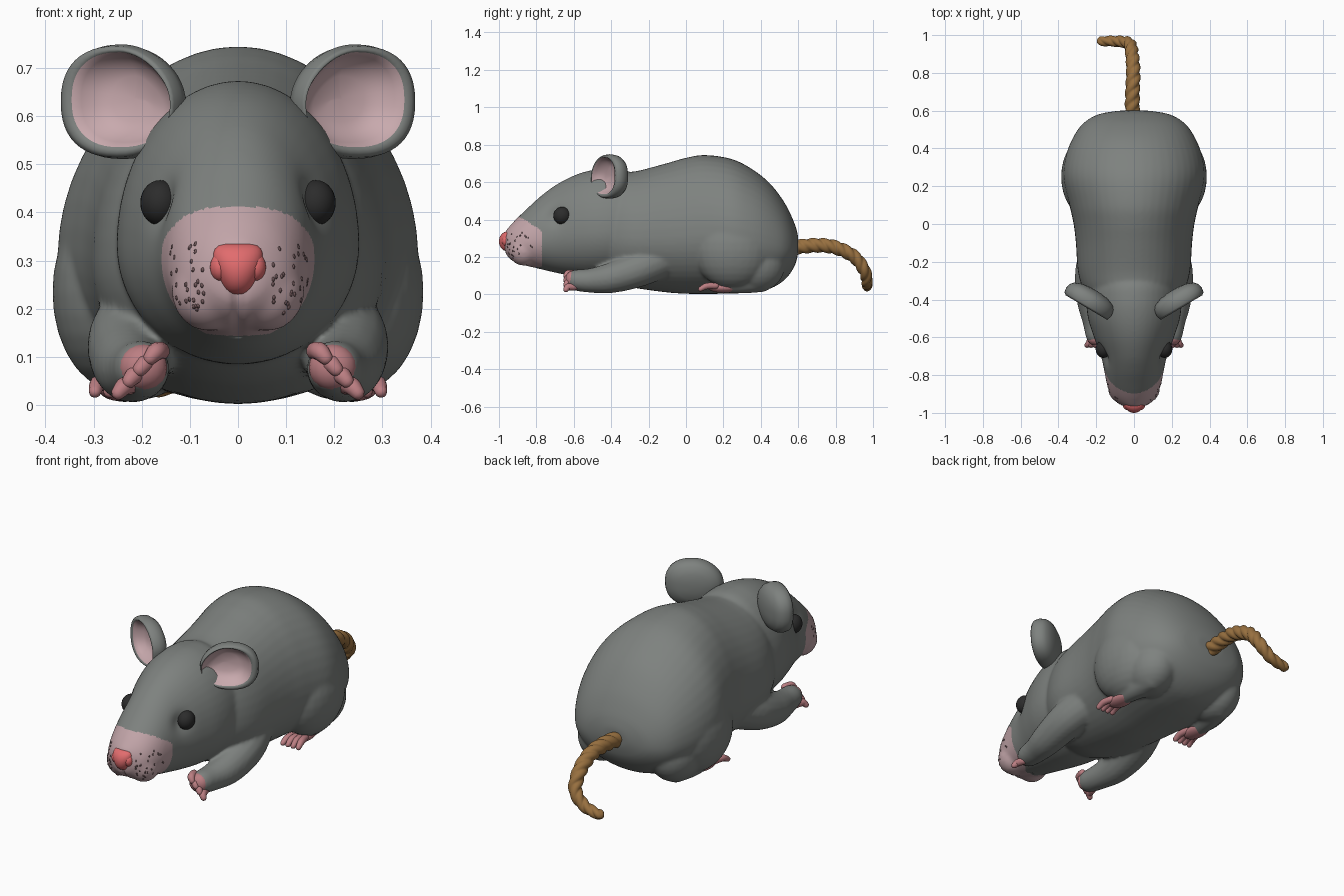
import bpy, bmesh, math, random
from mathutils import Vector, Matrix
from mathutils.bvhtree import BVHTree

if "Cube" in bpy.data.objects:
    bpy.data.objects.remove(bpy.data.objects["Cube"])

random.seed(4)


def material(name, r, g, b):
    m = bpy.data.materials.new(name)
    m.diffuse_color = (r, g, b, 1)
    m.use_nodes = True
    m.node_tree.nodes["Principled BSDF"].inputs["Base Color"].default_value = m.diffuse_color
    return m


GREY = material("grey fur", 0.208, 0.222, 0.212)
MUZZLE = material("pale pink muzzle", 0.54, 0.375, 0.395)
EAR = material("ear pink", 0.58, 0.40, 0.42)
NOSE = material("coral nose", 0.76, 0.15, 0.155)
PAW = material("paw pink", 0.50, 0.21, 0.225)
EYE = material("black eye", 0.025, 0.025, 0.025)
ROPE = material("tan rope", 0.31, 0.16, 0.05)
FRECKLE = material("dark freckle", 0.17, 0.10, 0.105)


def finish(name, bm, *mats):
    bmesh.ops.recalc_face_normals(bm, faces=bm.faces)
    me = bpy.data.meshes.new(name)
    bm.to_mesh(me)
    bm.free()
    for m in mats:
        me.materials.append(m)
    me.shade_smooth()
    ob = bpy.data.objects.new(name, me)
    bpy.context.collection.objects.link(ob)
    return ob


def spline(pts, steps):
    """Catmull-Rom through tuples of any size."""
    out = []
    for i in range(len(pts) - 1):
        p0, p1, p2, p3 = pts[max(i - 1, 0)], pts[i], pts[i + 1], pts[min(i + 2, len(pts) - 1)]
        for k in range(steps):
            t = k / steps
            out.append([0.5 * (2 * b + (c - a) * t + (2 * a - 5 * b + 4 * c - d) * t * t
                               + (3 * b - a - 3 * c + d) * t ** 3)
                        for a, b, c, d in zip(p0, p1, p2, p3)])
    out.append(list(pts[-1]))
    return out


def skin(bm, rings, mat_rule=None):
    """Bridge a list of closed rings and cap both ends."""
    vs = [[bm.verts.new(p) for p in r] for r in rings]
    n = len(vs[0])
    for i in range(len(vs) - 1):
        for j in range(n):
            k = (j + 1) % n
            f = bm.faces.new((vs[i][j], vs[i][k], vs[i + 1][k], vs[i + 1][j]))
            f.material_index = mat_rule(i) if mat_rule else 0
    a, b = bm.faces.new(vs[0]), bm.faces.new(vs[-1])
    if mat_rule:
        a.material_index, b.material_index = mat_rule(0), mat_rule(len(vs))


def loft(bm, sections, n=48):
    """Sections (y, half width, bottom, top), widest a little below the middle."""
    rings = []
    for y, w, zb, zt in spline(sections, 6):
        zc = zb + 0.42 * (zt - zb)
        ring = []
        for k in range(n):
            a = math.tau * k / n
            s = math.sin(a)
            ring.append((w * math.cos(a), y, zc + s * ((zt - zc) if s > 0 else (zc - zb))))
        rings.append(ring)
    skin(bm, rings)


def tube(bm, pts, steps=6, n=16, shape=lambda a, d: 1.0):
    """Round-ended tube through (x, y, z, radius)."""
    cs = [(Vector(p[:3]), p[3]) for p in spline(pts, steps)]
    t0, t1 = (cs[1][0] - cs[0][0]).normalized(), (cs[-1][0] - cs[-2][0]).normalized()
    (c0, r0), (c1, r1) = cs[0], cs[-1]
    ends = [(0.5, 0.87), (0.87, 0.5), (0.98, 0.2)]
    cs = ([(c0 - t0 * r0 * o, r0 * q) for o, q in reversed(ends)] + cs
          + [(c1 + t1 * r1 * o, r1 * q) for o, q in ends])
    u = t0.orthogonal().normalized()
    rings, dist, last = [], 0.0, t0
    for i, (c, r) in enumerate(cs):
        t = (cs[min(i + 1, len(cs) - 1)][0] - cs[max(i - 1, 0)][0]).normalized()
        u = (last.rotation_difference(t) @ u).normalized()
        last = t
        v = t.cross(u)
        if i:
            dist += (c - cs[i - 1][0]).length
        angs = [math.tau * k / n for k in range(n)]
        rings.append([c + (u * math.cos(a) + v * math.sin(a)) * r * shape(a, dist) for a in angs])
    skin(bm, rings)


def ball(bm, c, r, seg=28):
    m = Matrix.Translation(c) @ Matrix.Diagonal((*r, 1))
    return bmesh.ops.create_uvsphere(bm, u_segments=seg, v_segments=seg // 2, radius=1, matrix=m)["verts"]


# Furry body: torso, head, cheeks, haunches and limbs, fused into one skin
bm = bmesh.new()
loft(bm, [(-.50, .15, .15, .52), (-.44, .215, .09, .60), (-.35, .268, .05, .645), (-.25, .297, .03, .662),
          (-.10, .308, .01, .702), (0, .32, .003, .73), (.10, .342, .002, .745), (.24, .374, .004, .725),
          (.35, .364, .010, .672), (.45, .327, .03, .592), (.53, .272, .08, .485),
          (.58, .19, .15, .38), (.60, .08, .22, .31)])
loft(bm, [(-.968, .05, .22, .335), (-.945, .09, .19, .362), (-.91, .12, .168, .40), (-.85, .143, .15, .458),
          (-.78, .157, .135, .522), (-.70, .175, .116, .582), (-.60, .212, .097, .635), (-.50, .243, .085, .665),
          (-.40, .252, .088, .673), (-.30, .235, .12, .652), (-.20, .15, .20, .55)])
for s in (-1, 1):
    ball(bm, (s * .060, -.868, .236), (.078, .082, .083))
    ball(bm, (s * .252, .25, .235), (.134, .21, .205))
    ball(bm, (s * .205, .37, .155), (.125, .16, .145))
    tube(bm, [(s * .17, -.10, .20, .10), (s * .217, -.25, .135, .095), (s * .222, -.40, .088, .082),
              (s * .208, -.51, .074, .066), (s * .20, -.585, .076, .058)])
    tube(bm, [(s * .215, .40, .085, .075), (s * .235, .30, .062, .058), (s * .245, .21, .050, .042)])
source = finish("fur_source", bm, GREY)
mod = source.modifiers.new("Fuse", "REMESH")
mod.mode, mod.voxel_size = "VOXEL", 0.0085
mod = source.modifiers.new("Soften", "SMOOTH")
mod.factor, mod.iterations = 0.5, 12
dg = bpy.context.evaluated_depsgraph_get()
mesh = bpy.data.meshes.new_from_object(source.evaluated_get(dg))
bpy.data.objects.remove(source)
mesh.name = "body"
mesh.materials.clear()
mesh.materials.append(GREY)
mesh.materials.append(MUZZLE)
for v in mesh.vertices:
    # Shallow eye sockets and the cleft under the nose
    x, y, z = v.co
    d = (Vector((abs(x), y, z)) - Vector((.17, -.70, .42))).length
    v.co.x -= math.copysign(.020 * math.exp(-(d / .05) ** 2), x)
    if y < -.80 and z < .25:
        v.co.y += .014 * math.exp(-(x / .011) ** 2)
for p in mesh.polygons:
    x, y, z = p.center
    p.material_index = int(y < -.77 and abs(x / .168) ** 3 + ((z - .278) / .134) ** 2 < 1)
mesh.shade_smooth()
body = bpy.data.objects.new("body", mesh)
bpy.context.collection.objects.link(body)

# Freckles scattered over both whisker pads
tree = BVHTree.FromPolygons([v.co for v in mesh.vertices], [p.vertices[:] for p in mesh.polygons])
bm = bmesh.new()
for i in range(64):
    x, z = random.uniform(.07, .145), random.uniform(.19, .335)
    hit, nor, _, _ = tree.ray_cast(Vector(((1 if i % 2 else -1) * x, -1.3, z)), Vector((0, 1, 0)))
    if hit and hit.y < -.78:
        m = Matrix.Translation(hit) @ nor.to_track_quat("Z", "Y").to_matrix().to_4x4()
        bmesh.ops.create_icosphere(bm, subdivisions=1, radius=1,
                                   matrix=m @ Matrix.Diagonal((.004, .006, .002, 1)))
finish("freckles", bm, FRECKLE)

# Nose: rounded wedge, wider and flatter at the top, with nostril flares
bm = bmesh.new()
for v in ball(bm, (0, -.955, .283), (.048, .045, .053)):
    t = (v.co.z - .283) / .053
    v.co.x *= (1 + .35 * t) * min(2, (1.01 - t * t) ** -.25)
for s in (-1, 1):
    ball(bm, (s * .036, -.957, .286), (.023, .028, .030), 16)
finish("nose", bm, NOSE)

# Ears: cupped dishes with a thick rolled rim; inner rings are pink
DISH = [(.05, -.022), (.40, -.018), (.62, -.004), (.76, .022), (.83, .038), (.90, .043), (.97, .032),
        (1.0, .008), (.96, -.018), (.84, -.038), (.55, -.054), (.25, -.060), (.05, -.061)]
for s, side in ((-1, "left"), (1, "right")):
    u, v, n = Vector((s * .86, .51, 0)), Vector((0, 0, 1)), Vector((s * .51, -.86, 0))
    rings = []
    for i, (q, d) in enumerate(DISH):
        ring = []
        w = (1, 1, 1, 1, .7, .3)[i] if i < 6 else 0
        for k in range(48):
            c, t = math.cos(math.tau * k / 48), math.sin(math.tau * k / 48)
            e = .84 if c > 0 else (1.08 if t > 0 else .92)
            c, t = math.copysign(abs(c) ** e, c), math.copysign(abs(t) ** e, t)
            shift = w * (-.014 + max(-c, 0) * (-.006 + .022 * t))
            ring.append(Vector((s * .234, -.403, .630)) + u * (.141 * q * c + shift)
                        + v * (.119 * q * t + w * .006) + n * d)
        rings.append(ring)
    bm = bmesh.new()
    skin(bm, rings, lambda i: int(i < 4))
    finish(side + "_ear", bm, GREY, EAR)

    # Eye
    bm = bmesh.new()
    ball(bm, (s * .162, -.662, .42), (.041, .047, .047))
    finish(side + "_eye", bm, EYE)

    # Front paw: palm and four spread fingers
    bm = bmesh.new()
    ball(bm, (s * .197, -.605, .078), (.050, .040, .048), 20)
    for k in range(4):
        x, z = .160 + .022 * k, .112 - .024 * k
        tube(bm, [(s * x, -.595, z, .019), (s * (x + .010), -.630, z - .001, .019),
                  (s * (x + .022), -.641, z - .014, .015)], 4, 12)
    finish(side + "_front_paw", bm, PAW)

    # Hind paw: sole and four splayed toes
    bm = bmesh.new()
    ball(bm, (s * .245, .20, .036), (.046, .085, .028), 20)
    for k in range(4):
        x = .216 + .021 * k
        tube(bm, [(s * x, .16, .045, .017), (s * (x + .006 * (k - 1)), .11, .044, .017),
                  (s * (x + .009 * (k - 1)), .078, .028, .013)], 4, 12)
    finish(side + "_hind_paw", bm, PAW)

# Tail: three-strand twisted rope that curls down to the ground
bm = bmesh.new()
tube(bm, [(-.01, .57, .25, .041), (-.008, .70, .262, .040), (-.004, .80, .25, .039), (-.01, .90, .20, .037),
          (-.025, .955, .125, .034), (-.085, .967, .065, .031), (-.17, .968, .042, .027)],
     16, 30, lambda a, d: .74 + .26 * abs(math.cos(1.5 * (a - math.tau * d / .17))) ** .7)
finish("rope_tail", bm, ROPE)
